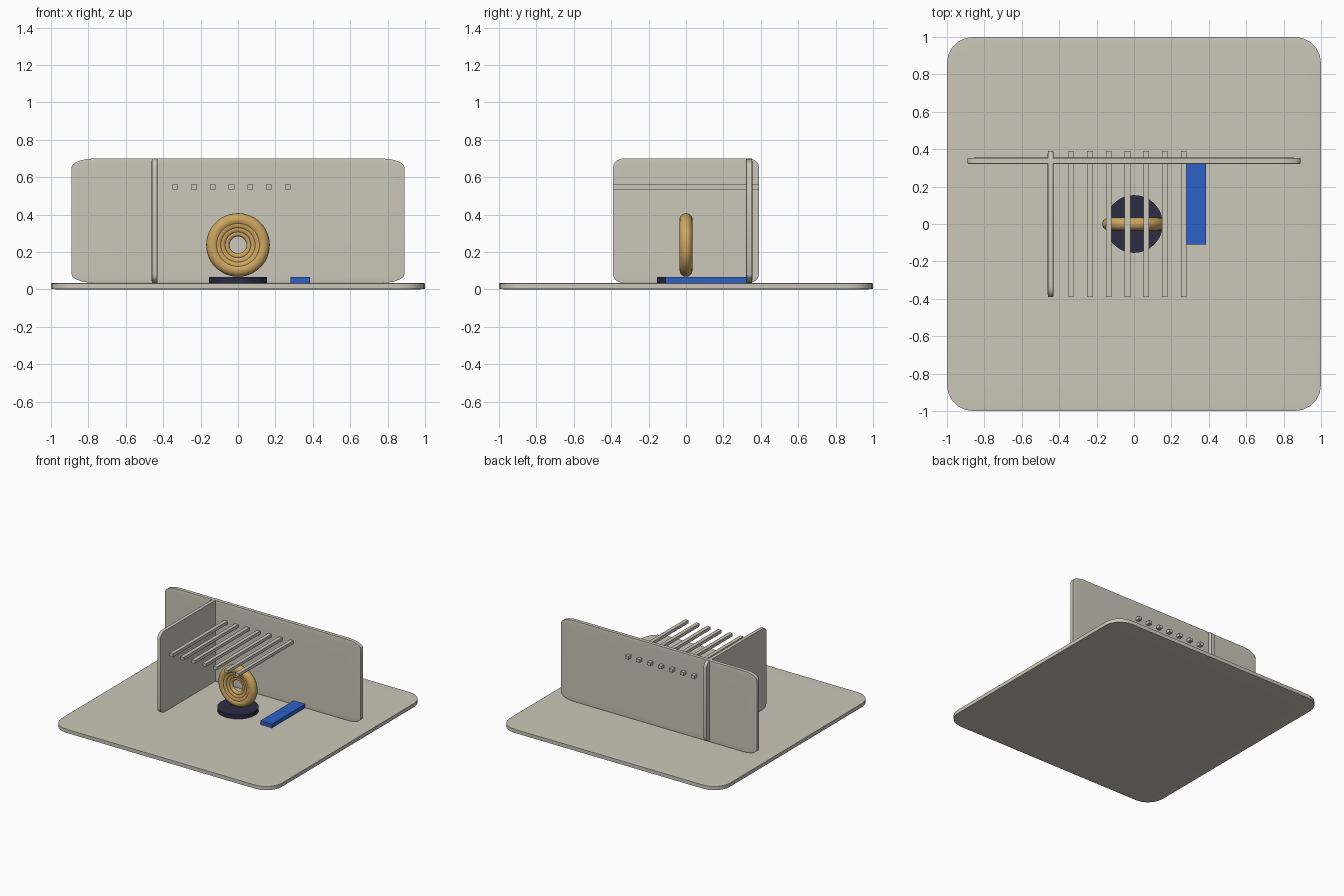
import bpy, bmesh, math
from mathutils import Vector

cube = bpy.data.objects.get("Cube")
if cube:
    bpy.data.objects.remove(cube, do_unlink=True)


def make_material(name, rgb):
    mat = bpy.data.materials.new(name)
    mat.use_nodes = True
    color = (*rgb, 1)
    mat.diffuse_color = color
    mat.node_tree.nodes["Principled BSDF"].inputs["Base Color"].default_value = color
    return mat


stone = make_material("warm stone", (0.60, 0.57, 0.49))
gold = make_material("brushed gold", (0.61, 0.38, 0.12))
navy = make_material("dark navy", (0.025, 0.025, 0.055))
blue = make_material("bright blue", (0.025, 0.12, 0.58))


def box(name, low, high, mat, rounding=0):
    """Box between two corners; rounding is a fraction of each side."""
    low, high = Vector(low), Vector(high)
    bm = bmesh.new()
    bmesh.ops.create_cube(bm, size=1)
    if rounding:
        bmesh.ops.bevel(bm, geom=bm.edges[:], offset=rounding, segments=5,
                        profile=0.5, affect='EDGES')
    bmesh.ops.scale(bm, vec=high - low, verts=bm.verts)
    mesh = bpy.data.meshes.new(name)
    bm.to_mesh(mesh)
    bm.free()
    mesh.materials.append(mat)
    obj = bpy.data.objects.new(name, mesh)
    obj.location = (low + high) / 2
    bpy.context.collection.objects.link(obj)
    return obj


def smooth(obj):
    bpy.ops.object.select_all(action='DESELECT')
    obj.select_set(True)
    bpy.context.view_layer.objects.active = obj
    bpy.ops.object.shade_smooth_by_angle(angle=math.radians(35))


FLOOR = 0.035

# Ground slab and the two crossing walls
for slab in (
    box("ground_slab", (-1, -1, 0), (1, 1, FLOOR), stone, 0.07),
    box("back_wall", (-0.89, 0.32, FLOOR), (0.89, 0.355, 0.70), stone, 0.07),
    box("side_wall", (-0.462, -0.39, FLOOR), (-0.43, 0.39, 0.70), stone, 0.07),
):
    smooth(slab)

# Row of overhead beams passing through the back wall
for i in range(7):
    x = -0.335 + 0.1 * i
    box(f"beam_{i + 1}", (x - 0.015, -0.39, 0.535), (x + 0.015, 0.39, 0.56), stone)

# Long low bench against the back wall
box("bench", (0.28, -0.11, FLOOR), (0.385, 0.322, 0.067), blue)

# Round pedestal
bpy.ops.mesh.primitive_cylinder_add(vertices=48, radius=0.154, depth=0.032,
                                    location=(0, 0, FLOOR + 0.016))
pedestal = bpy.context.object
pedestal.name = "pedestal"
pedestal.data.materials.append(navy)
smooth(pedestal)

# Standing sculpture of nested rings
for i in range(4):
    scale = 1 - 0.183 * i
    bpy.ops.mesh.primitive_torus_add(
        major_radius=0.135 * scale, minor_radius=0.035 * scale,
        major_segments=48, minor_segments=16,
        location=(0, 0, 0.238), rotation=(math.pi / 2, 0, 0))
    ring = bpy.context.object
    ring.name = f"sculpture_ring_{i + 1}"
    ring.data.materials.append(gold)
    bpy.ops.object.shade_smooth()
